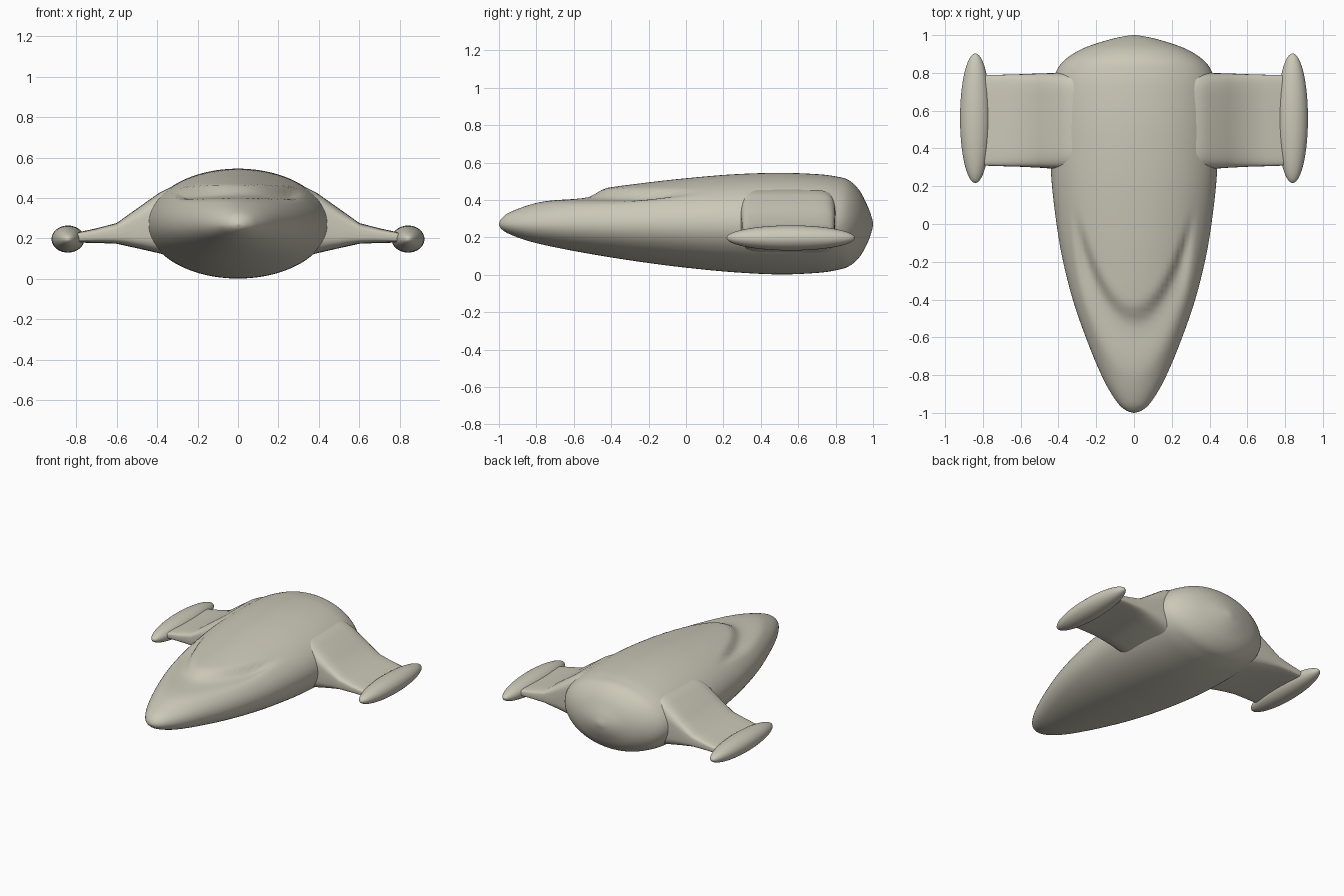
import bpy, bmesh, math

if "Cube" in bpy.data.objects:
    bpy.data.objects.remove(bpy.data.objects["Cube"])

hull_mat = bpy.data.materials.new("warm grey hull")
hull_mat.diffuse_color = (0.60, 0.58, 0.48, 1)
hull_mat.use_nodes = True
hull_mat.node_tree.nodes["Principled BSDF"].inputs["Base Color"].default_value = hull_mat.diffuse_color


def loft(name, rings, angle=60):
    """Skin a list of closed rings (equal point counts) and cap both ends."""
    bm = bmesh.new()
    loops = [[bm.verts.new(p) for p in r] for r in rings]
    n = len(loops[0])
    for a, b in zip(loops, loops[1:]):
        for i in range(n):
            j = (i + 1) % n
            bm.faces.new((a[i], a[j], b[j], b[i]))
    bm.faces.new(loops[0])
    bm.faces.new(loops[-1])
    bmesh.ops.recalc_face_normals(bm, faces=bm.faces)
    me = bpy.data.meshes.new(name)
    bm.to_mesh(me)
    bm.free()
    ob = bpy.data.objects.new(name, me)
    bpy.context.collection.objects.link(ob)
    finish(ob, angle)
    return ob


def finish(ob, angle=60):
    if not ob.data.materials:
        ob.data.materials.append(hull_mat)
    bpy.ops.object.select_all(action='DESELECT')
    ob.select_set(True)
    bpy.context.view_layer.objects.active = ob
    bpy.ops.object.shade_smooth_by_angle(angle=math.radians(angle))


def spline(pts, steps):
    """Catmull-Rom interpolation through tuples."""
    p = [pts[0]] + pts + [pts[-1]]
    out = []
    for i in range(1, len(p) - 2):
        for s in range(steps):
            t = s / steps
            out.append(tuple(
                0.5 * (2 * b + (c - a) * t + (2 * a - 5 * b + 4 * c - d) * t * t
                       + (3 * b - a - 3 * c + d) * t ** 3)
                for a, b, c, d in zip(*p[i - 1:i + 3])))
    return out + [pts[-1]]


def smooth(t):
    t = max(0.0, min(1.0, t))
    return t * t * (3 - 2 * t)


# Fuselage stations: y, half width, top z, bottom z
MID = 0.27
stations = [
    (-1.00, 0.004, 0.274, 0.266), (-0.985, 0.045, 0.302, 0.243),
    (-0.94, 0.092, 0.335, 0.216), (-0.83, 0.158, 0.376, 0.177),
    (-0.65, 0.236, 0.424, 0.137), (-0.42, 0.318, 0.465, 0.096),
    (-0.20, 0.375, 0.494, 0.063), (0.00, 0.410, 0.516, 0.038),
    (0.25, 0.438, 0.537, 0.014), (0.50, 0.446, 0.545, 0.002),
    (0.70, 0.438, 0.538, 0.010), (0.80, 0.415, 0.526, 0.024),
    (0.87, 0.365, 0.506, 0.045), (0.93, 0.268, 0.447, 0.098),
    (0.975, 0.135, 0.358, 0.180), (0.995, 0.045, 0.300, 0.240),
    (1.00, 0.004, 0.274, 0.266)]


def dent(x, y):
    """Curved windscreen hollow with a steep rear step."""
    d = y + 0.53 - 5.5 * x * x
    f = smooth((d + 0.30) / 0.30) * smooth((0.11 - d) / 0.11)
    return 0.034 * f * smooth((0.33 - abs(x)) / 0.08)


rings = []
for y, w, top, bot in spline(stations, 7):
    ring = []
    for i in range(96):
        a = 2 * math.pi * i / 96
        x, s = w * math.cos(a), math.sin(a)
        z = MID + s * (top - MID if s > 0 else MID - bot)
        if s > 0:
            z -= dent(x, y) * smooth(s * 3)
        ring.append((x, y, z))
    rings.append(ring)
loft("fuselage", rings)

# Wing sections: x, front y, back y, bottom z, top z
sections = [(0.22, 0.28, 0.80, 0.09, 0.455), (0.33, 0.285, 0.80, 0.11, 0.455),
            (0.39, 0.290, 0.80, 0.127, 0.425), (0.50, 0.298, 0.797, 0.152, 0.347),
            (0.60, 0.303, 0.793, 0.174, 0.276), (0.70, 0.306, 0.79, 0.178, 0.25),
            (0.82, 0.310, 0.788, 0.180, 0.224)]


def sgnpow(v, e):
    return math.copysign(abs(v) ** e, v)


for side, label in ((1, "right"), (-1, "left")):
    rings = []
    for x, y0, y1, z0, z1 in sections:
        ring = []
        for i in range(48):
            a = 2 * math.pi * i / 48
            ring.append((side * x,
                         (y0 + y1) / 2 + (y1 - y0) / 2 * sgnpow(math.cos(a), 0.3),
                         (z0 + z1) / 2 + (z1 - z0) / 2 * sgnpow(math.sin(a), 0.45)))
        rings.append(ring)
    loft(label + "_wing", rings, 40)

    # Wingtip pod
    bpy.ops.mesh.primitive_uv_sphere_add(segments=40, ring_count=24, radius=1,
                                         location=(side * 0.84, 0.56, 0.197),
                                         rotation=(math.pi / 2, 0, 0))
    pod = bpy.context.object
    pod.name = label + "_wingtip_pod"
    pod.scale = (0.081, 0.067, 0.343)
    finish(pod)
